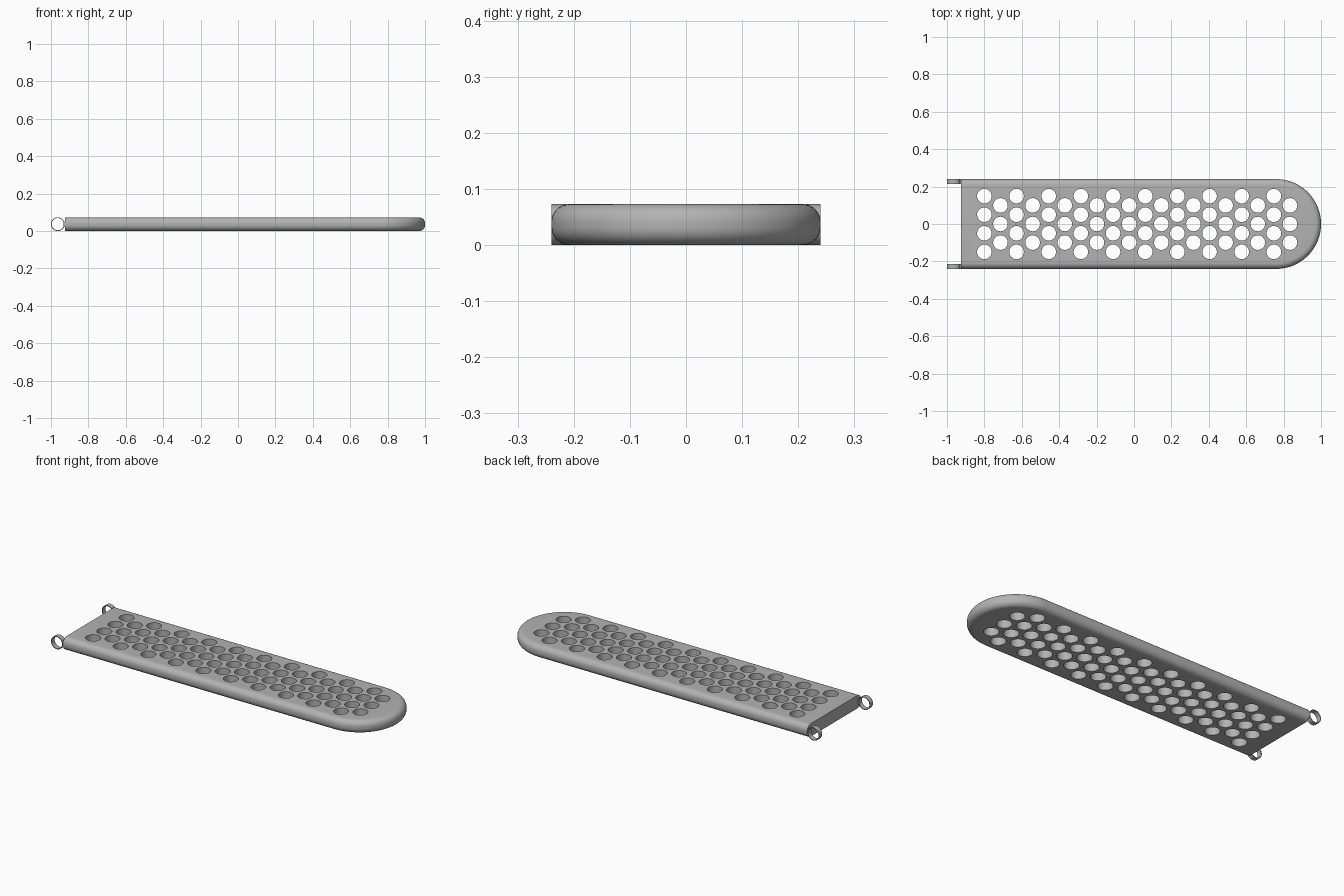
import bpy, bmesh
from math import sin, cos, pi
from mathutils import Matrix

cube = bpy.data.objects.get("Cube")
if cube:
    bpy.data.objects.remove(cube, do_unlink=True)

metal = bpy.data.materials.new("grey metal")
metal.use_nodes = True
grey = (0.45, 0.45, 0.45, 1)
metal.diffuse_color = grey
metal.node_tree.nodes["Principled BSDF"].inputs["Base Color"].default_value = grey

HEIGHT, HALF_W, FILLET = 0.073, 0.24, 0.032
X_END, X_ARC = -0.925, 0.76      # square end, centre of the round end
MID = HEIGHT / 2


def make(name, bm):
    bmesh.ops.recalc_face_normals(bm, faces=bm.faces)
    mesh = bpy.data.meshes.new(name)
    bm.to_mesh(mesh)
    bm.free()
    mesh.materials.append(metal)
    obj = bpy.data.objects.new(name, mesh)
    bpy.context.collection.objects.link(obj)
    return obj


def activate(obj):
    bpy.ops.object.select_all(action='DESELECT')
    obj.select_set(True)
    bpy.context.view_layer.objects.active = obj


def smooth(obj):
    activate(obj)
    bpy.ops.object.shade_smooth_by_angle(angle=pi / 6)


def outline(bm, inset, z, steps=48):
    r = HALF_W - inset
    pts = [(X_END, -r)]
    pts += [(X_ARC + r * cos(a), r * sin(a))
            for a in (-pi / 2 + pi * i / steps for i in range(steps + 1))]
    pts.append((X_END, r))
    return [bm.verts.new((x, y, z)) for x, y in pts]


# Plate: stacked outlines form the rounded rim
bm = bmesh.new()
levels = []
for i in range(9):
    a = pi / 2 * i / 8
    levels.append((FILLET * (1 - sin(a)), FILLET * (1 - cos(a))))
levels += [(d, HEIGHT - z) for d, z in reversed(levels)]
loops = [outline(bm, d, z) for d, z in levels]
n = len(loops[0])
for low, high in zip(loops, loops[1:]):
    for i in range(n - 1):
        bm.faces.new((low[i], low[i + 1], high[i + 1], high[i]))
bm.faces.new(loops[0])
bm.faces.new(loops[-1])
bm.faces.new([lp[0] for lp in loops] + [lp[-1] for lp in reversed(loops)])
plate = make("perforated_plate", bm)

# Staggered round holes, columns of four and three
bm = bmesh.new()
PITCH = 0.0993
for col in range(20):
    count = 3 if col % 2 else 4
    for row in range(count):
        x = -0.8 + col * PITCH * 3 ** 0.5 / 2
        y = (row - (count - 1) / 2) * PITCH
        bmesh.ops.create_cone(bm, cap_ends=True, segments=32, radius1=0.039,
                              radius2=0.039, depth=0.2,
                              matrix=Matrix.Translation((x, y, MID)))
cutter = make("hole_cutter", bm)
cutter.hide_render = True
mod = plate.modifiers.new("holes", 'BOOLEAN')
mod.operation, mod.solver, mod.object = 'DIFFERENCE', 'EXACT', cutter
activate(plate)
bpy.ops.object.modifier_apply(modifier=mod.name)
bpy.data.objects.remove(cutter, do_unlink=True)
smooth(plate)

# Thin hinge rings and their joining lugs on both corners
for side, sign in (("left", 1), ("right", -1)):
    bm = bmesh.new()
    profile = [(MID, 0.213), (MID, HALF_W), (MID - 0.004, HALF_W), (MID - 0.004, 0.213)]
    steps = 40
    rings = []
    for i in range(steps):
        a = 2 * pi * i / steps
        rings.append([bm.verts.new((-1 + MID + r * cos(a), sign * y, MID + r * sin(a)))
                      for r, y in profile])
    for i in range(steps):
        a, b = rings[i], rings[(i + 1) % steps]
        for j in range(4):
            k = (j + 1) % 4
            bm.faces.new((a[j], a[k], b[k], b[j]))
    smooth(make(side + "_hinge_ring", bm))

    bm = bmesh.new()
    bmesh.ops.create_cube(bm, size=1, matrix=Matrix.Translation((-0.926, sign * 0.225, MID))
                          @ Matrix.Diagonal((0.013, 0.024, 0.03, 1)))
    make(side + "_hinge_lug", bm)
